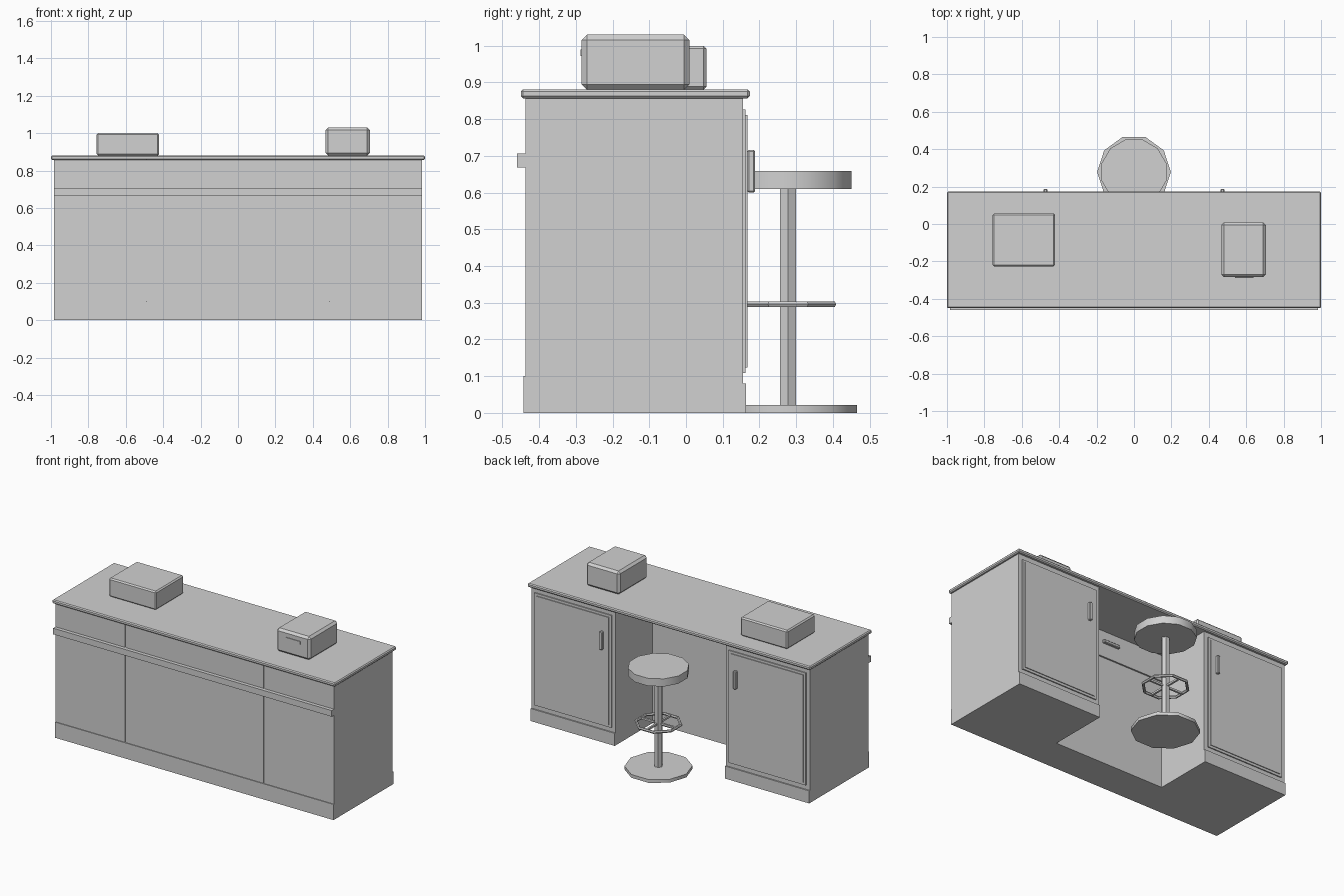
import bpy, bmesh, math

if "Cube" in bpy.data.objects:
    bpy.data.objects.remove(bpy.data.objects["Cube"], do_unlink=True)

GREY = (0.64, 0.64, 0.64, 1)
mat = bpy.data.materials.new("plain grey")
mat.use_nodes = True
mat.diffuse_color = GREY
mat.node_tree.nodes["Principled BSDF"].inputs["Base Color"].default_value = GREY


def finish(name, bm, bevel=0):
    bmesh.ops.recalc_face_normals(bm, faces=bm.faces)
    mesh = bpy.data.meshes.new(name)
    bm.to_mesh(mesh)
    bm.free()
    mesh.materials.append(mat)
    obj = bpy.data.objects.new(name, mesh)
    bpy.context.collection.objects.link(obj)
    if bevel:
        mod = obj.modifiers.new("bevel", 'BEVEL')
        mod.width = bevel
        mod.segments = 1
    return obj


def prism(name, outline, z0, z1, bevel=0):
    bm = bmesh.new()
    face = bm.faces.new([bm.verts.new((x, y, z0)) for x, y in outline])
    new = bmesh.ops.extrude_face_region(bm, geom=[face])["geom"]
    top = [v for v in new if isinstance(v, bmesh.types.BMVert)]
    bmesh.ops.translate(bm, verts=top, vec=(0, 0, z1 - z0))
    return finish(name, bm, bevel)


def box(name, xs, ys, zs, bevel=0):
    outline = [(xs[0], ys[0]), (xs[1], ys[0]), (xs[1], ys[1]), (xs[0], ys[1])]
    return prism(name, outline, zs[0], zs[1], bevel)


def ngon(name, radius, sides, z0, z1, turn=0.0, bevel=0):
    angles = [2 * math.pi * (i + turn) / sides for i in range(sides)]
    pts = [(radius * math.cos(a), STOOL_Y + radius * math.sin(a)) for a in angles]
    return prism(name, pts, z0, z1, bevel)


W, KNEE = 0.985, 0.39            # half widths of cabinet and knee space
FRONT, WALL, BACK = -0.432, -0.22, 0.155
TOP = 0.857
STOOL_Y = 0.278

# Cabinet with open knee space, and worktop
prism("cabinet_body", [(-W, FRONT), (W, FRONT), (W, BACK), (KNEE, BACK), (KNEE, WALL),
                       (-KNEE, WALL), (-KNEE, BACK), (-W, BACK)], 0, TOP)
box("worktop", (-1, 1), (-0.45, 0.174), (TOP, 0.881), 0.006)

# Front skirting, rail and panels
box("front_skirting", (-W, W), (-0.442, FRONT), (0, 0.1))
box("front_rail", (-W, W), (-0.46, FRONT), (0.668, 0.707))
seams = [-W, -0.49, 0.49, W]
for i in range(3):
    xs = (seams[i] + (0.003 if i else 0), seams[i + 1] - (0.003 if i < 2 else 0))
    box("lower_front_panel", xs, (-0.437, FRONT), (0.1, 0.668))
    box("upper_front_panel", xs, (-0.437, FRONT), (0.707, TOP))

# Rear doors, mirrored left and right
for side, s in (("left", 1), ("right", -1)):
    def span(a, b):
        return tuple(sorted((s * a, s * b)))
    box(side + "_rear_skirting", span(KNEE, W), (BACK, 0.163), (0, 0.08))
    box(side + "_door", span(0.415, 0.96), (BACK, 0.162), (0.108, 0.826))
    box(side + "_door_panel", span(0.43, 0.945), (0.162, 0.167), (0.123, 0.811))
    box(side + "_door_handle", span(0.463, 0.483), (0.167, 0.188), (0.6, 0.716), 0.004)

# Shallow drawer front at the back of the knee space
box("knee_drawer", (-KNEE, KNEE), (WALL, WALL + 0.01), (0.69, TOP))
box("drawer_handle", (-0.06, 0.06), (WALL + 0.01, WALL + 0.03), (0.775, 0.795), 0.004)

# Counter-top appliances
box("low_case", (-0.756, -0.422), (-0.226, 0.056), (0.881, 1.0), 0.008)
box("tall_case", (0.467, 0.705), (-0.284, 0.009), (0.881, 1.03), 0.014)
box("tall_case_handle", (0.54, 0.64), (-0.288, -0.28), (0.972, 0.99))

# Stool
ngon("stool_base", 0.197, 10, 0, 0.021)
ngon("stool_post", 0.025, 6, 0.021, 0.61)
ngon("stool_seat", 0.179, 12, 0.61, 0.659, 0.5)
bpy.ops.mesh.primitive_torus_add(location=(0, STOOL_Y, 0.296), rotation=(0, 0, math.pi / 8),
                                 major_radius=0.133, minor_radius=0.009,
                                 major_segments=8, minor_segments=6)
ring = bpy.context.object
ring.name = "foot_ring"
ring.data.materials.append(mat)
box("foot_ring_spoke_across", (-0.125, 0.125), (STOOL_Y - 0.006, STOOL_Y + 0.006), (0.29, 0.302))
box("foot_ring_spoke_along", (-0.006, 0.006), (STOOL_Y - 0.125, STOOL_Y + 0.125), (0.29, 0.302))

# Smooth the round rims of the stool
for name in ("stool_base", "stool_seat"):
    bpy.ops.object.select_all(action='DESELECT')
    obj = bpy.data.objects[name]
    obj.select_set(True)
    bpy.context.view_layer.objects.active = obj
    bpy.ops.object.shade_smooth_by_angle(angle=math.radians(40))
